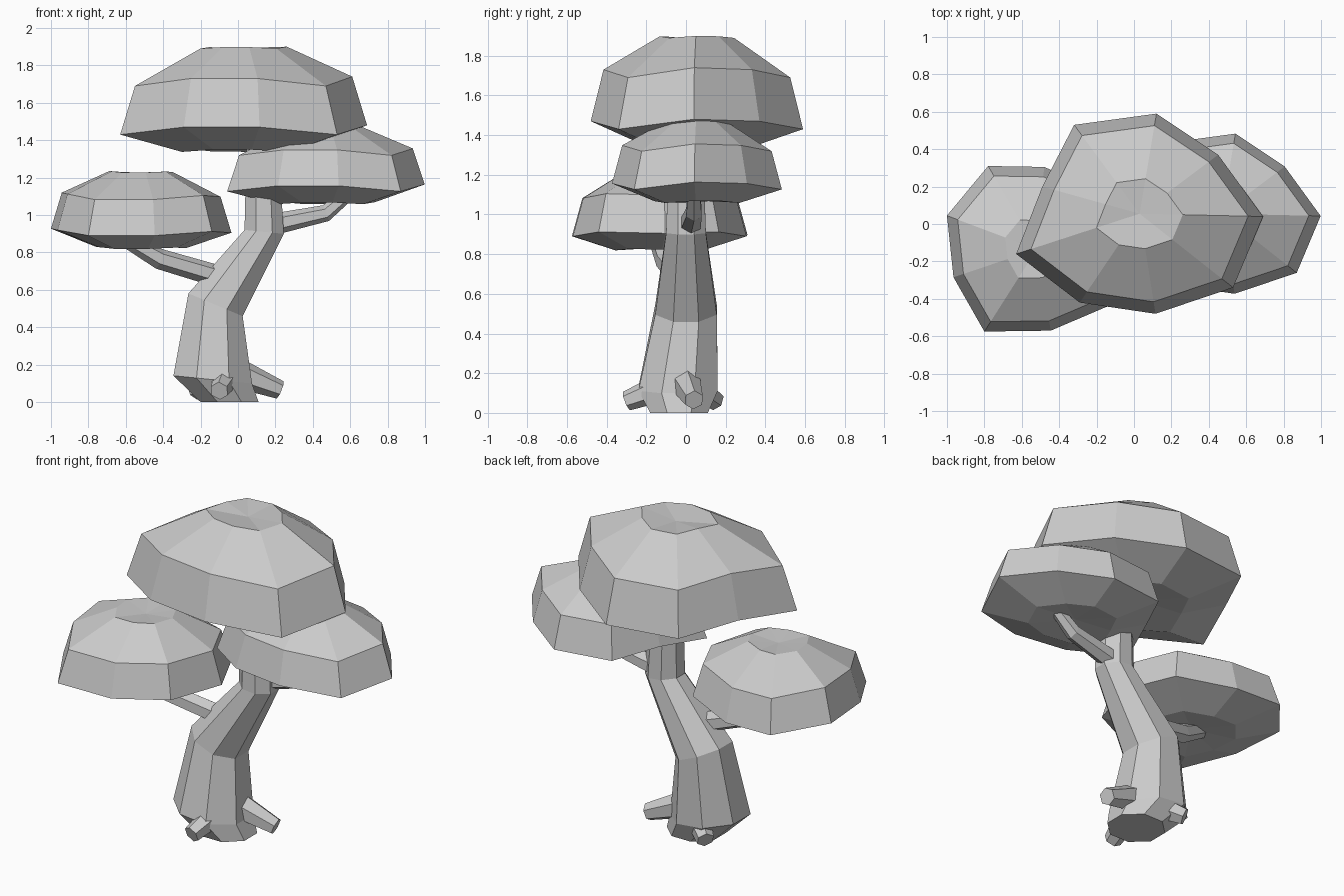
import bpy, bmesh, math
from mathutils import Vector

if "Cube" in bpy.data.objects:
    bpy.data.objects.remove(bpy.data.objects["Cube"])

clay = bpy.data.materials.new("light_grey")
clay.diffuse_color = (0.6, 0.6, 0.6, 1)
clay.use_nodes = True
clay.node_tree.nodes["Principled BSDF"].inputs["Base Color"].default_value = clay.diffuse_color


def finish(name, bm):
    bmesh.ops.recalc_face_normals(bm, faces=bm.faces)
    me = bpy.data.meshes.new(name)
    bm.to_mesh(me)
    bm.free()
    me.materials.append(clay)
    ob = bpy.data.objects.new(name, me)
    bpy.context.collection.objects.link(ob)
    return ob


def loft(name, rings, low=None, high=None):
    """Skin a stack of rings; close the ends flat or to a given centre point."""
    bm = bmesh.new()
    rows = [[bm.verts.new(p) for p in r] for r in rings]
    n = len(rows[0])
    for a, b in zip(rows, rows[1:]):
        for i in range(n):
            j = (i + 1) % n
            bm.faces.new((a[i], a[j], b[j], b[i]))
    for row, tip in ((rows[0], low), (rows[-1], high)):
        if tip is None:
            bm.faces.new(row)
        else:
            c = bm.verts.new(tip)
            for i in range(n):
                bm.faces.new((row[i], row[(i + 1) % n], c))
    return finish(name, bm)


def limb(name, path, sides=6):
    """Tapered tube along (x, y, z, radius) points."""
    pts = [Vector(p[:3]) for p in path]
    rings = []
    for k, p in enumerate(pts):
        d = (pts[min(k + 1, len(pts) - 1)] - pts[max(k - 1, 0)]).normalized()
        u = d.cross(Vector((0, 0, 1))).normalized()
        v = u.cross(d)
        r = path[k][3]
        rings.append([p + r * (math.cos(t) * u + math.sin(t) * v)
                      for t in (2 * math.pi * (i + .5) / sides for i in range(sides))])
    return loft(name, rings)


def canopy(name, rim, centre, s, sz):
    """Leaf clump: underside ring, rim, shoulder and crown, from one rim outline."""
    cx, cy, cz = centre
    # (outline scale, height, share of the rim's unevenness)
    profile = [(.5, -.11, .3), (1, 0, 1), (.88, .26, 1), (.35, .44, .2)]
    rings = [[(cx + x * s * k, cy + y * s * k, cz + (h + dz * f) * sz) for x, y, dz in rim]
             for k, h, f in profile]
    return loft(name, rings, (cx, cy, cz - .08 * sz), (cx, cy, cz + .42 * sz))


# Leaf clumps
rim = [(.42, .315, .015), (.09, .535, -.025), (-.35, .475, -.015), (-.52, .145, .015),
       (-.66, -.215, -.025), (-.32, -.475, .015), (.085, -.535, .015),
       (.5, -.395, -.025), (.66, -.015, .025)]
left_rim = [(.36, .3, .01), (.04, .44, -.02), (-.26, .445, -.01), (-.48, .18, .03),
            (-.445, -.15, .02), (-.28, -.44, -.02), (.075, -.435, -.02),
            (.38, -.305, .01), (.485, .03, 0)]
canopy("top_canopy", rim, (.03, .055, 1.455), 1, 1)
canopy("right_canopy", rim, (.47, .055, 1.145), .8, .74)
canopy("left_canopy", left_rim, (-.52, -.135, .905), 1, .74)

# Trunk: x, y, z, x radius, y radius, tilt (z change per unit of x)
sections = [(-.045, -.035, 0, .155, .145, 0), (-.135, -.04, .12, .21, .2, -.1),
            (-.12, 0, .52, .145, .155, -.42), (.14, 0, .91, .105, .1, -.1),
            (.13, 0, 1.38, .085, .085, 0)]
trunk = []
for x, y, z, rx, ry, tilt in sections:
    angs = [2 * math.pi * (i + .5) / 8 for i in range(8)]
    k = 1 / math.cos(math.pi / 8)
    trunk.append([(x + k * rx * math.cos(a), y + k * ry * math.sin(a),
                   z + tilt * k * rx * math.cos(a)) for a in angs])
loft("trunk", trunk)

# Branches
limb("left_branch", [(-.03, 0, .65, .06), (-.42, -.1, .765, .055), (-.62, -.15, .88, .04)])
limb("right_branch", [(.14, .02, .94, .06), (.47, .04, 1.01, .045), (.6, .04, 1.12, .035)])

# Root stubs
for side, end in (("right", (.225, .04, .065)), ("front", (-.1, -.3, .06)),
                  ("back_left", (-.235, .15, .06))):
    limb(side + "_root", [(-.04, -.01, .17, .085), (*end, .05)])
